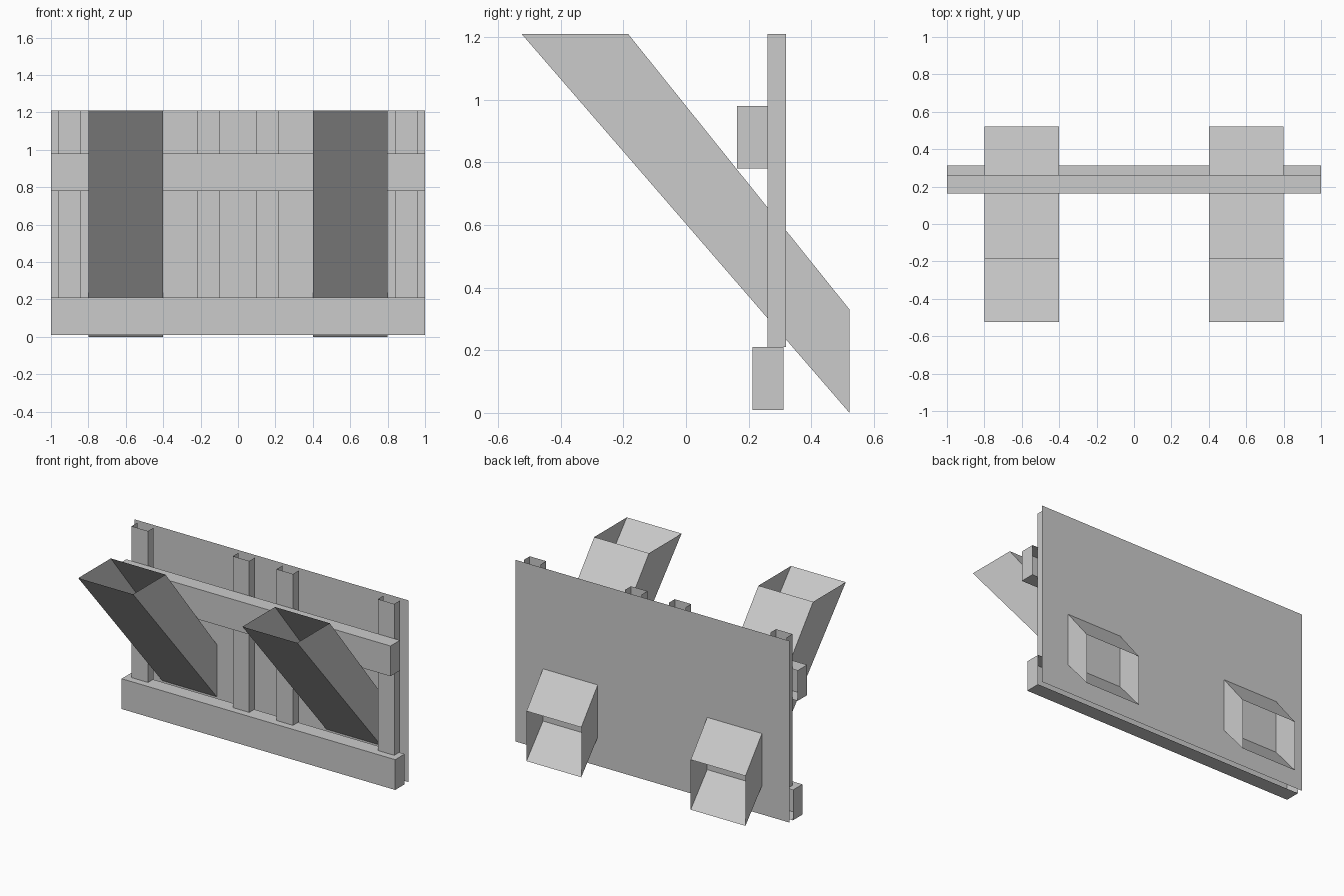
import bpy, bmesh
from mathutils import Vector

if "Cube" in bpy.data.objects:
    bpy.data.objects.remove(bpy.data.objects["Cube"])


def prism(name, profile, x0, x1, open_edges=(), caps=True):
    """Sheet-walled prism: a (y, z) profile swept along x; listed edges stay open."""
    bm = bmesh.new()
    a = [bm.verts.new((x0, y, z)) for y, z in profile]
    b = [bm.verts.new((x1, y, z)) for y, z in profile]
    n = len(profile)
    for i in range(n):
        if i not in open_edges:
            j = (i + 1) % n
            bm.faces.new((a[i], a[j], b[j], b[i]))
    if caps:
        bm.faces.new(a)
        bm.faces.new(b)
    # make every wall face away from the middle
    mid = sum((v.co for v in bm.verts), Vector()) / len(bm.verts)
    for f in bm.faces:
        f.normal_update()
        if f.normal.dot(f.calc_center_median() - mid) < 0:
            f.normal_flip()
    mesh = bpy.data.meshes.new(name)
    bm.to_mesh(mesh)
    bm.free()
    obj = bpy.data.objects.new(name, mesh)
    bpy.context.collection.objects.link(obj)
    return obj


def rect(y0, y1, z0, z1):
    # edges: 0 bottom, 1 back, 2 top, 3 front
    return [(y0, z0), (y1, z0), (y1, z1), (y0, z1)]


# Slanted open-ended chutes passing through the wall
chute = [(-0.525, 1.21), (0.522, 0.0), (0.522, 0.33), (-0.185, 1.21)]
for side, x in (("left", -0.8), ("right", 0.4)):
    prism(side + "_chute", chute, x, x + 0.4, open_edges=(1, 3))

# Upright studs, open at the ends and back
for i, x in enumerate((-0.9, -0.16, 0.16, 0.9)):
    prism(f"stud_{i + 1}", rect(0.26, 0.32, 0.21, 1.21), x - 0.06, x + 0.06,
          open_edges=(0, 1, 2))

# Horizontal beams, open at the back
prism("upper_beam", rect(0.163, 0.262, 0.78, 0.98), -1, 1, open_edges=(1,))
prism("base_beam", rect(0.213, 0.312, 0.01, 0.21), -1, 1, open_edges=(1,))

# Thin back wall: a single sheet facing backwards
mesh = bpy.data.meshes.new("back_wall")
mesh.from_pydata([(1, 0.35, 0.01), (-1, 0.35, 0.01), (-1, 0.35, 1.21), (1, 0.35, 1.21)],
                 [], [(0, 1, 2, 3)])
bpy.context.collection.objects.link(bpy.data.objects.new("back_wall", mesh))
